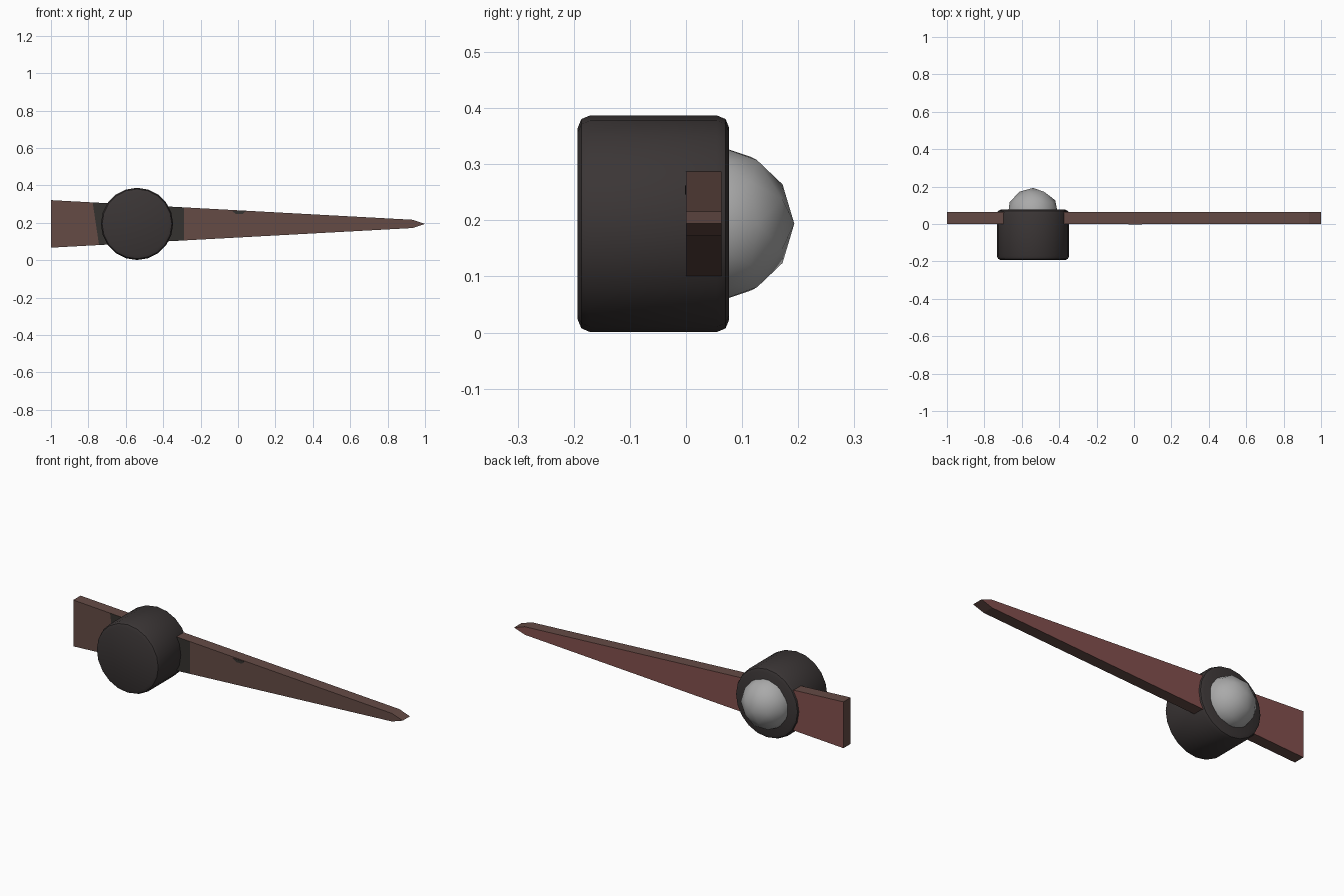
import bpy, bmesh, math
from mathutils import Matrix

if "Cube" in bpy.data.objects:
    bpy.data.objects.remove(bpy.data.objects["Cube"])

CX, CZ = -0.54, 0.194   # pivot axis position


def material(name, rgb):
    m = bpy.data.materials.new(name)
    m.diffuse_color = (*rgb, 1.0)
    m.use_nodes = True
    m.node_tree.nodes["Principled BSDF"].inputs["Base Color"].default_value = m.diffuse_color
    return m


BROWN = material("brown", (0.130, 0.070, 0.060))
RED = material("rust red", (0.225, 0.080, 0.075))
DARK = material("dark stain", (0.036, 0.032, 0.029))
HUB = material("charcoal", (0.043, 0.036, 0.036))
GREY = material("light grey", (0.40, 0.40, 0.40))


def make_object(name, bm, mats):
    bmesh.ops.recalc_face_normals(bm, faces=bm.faces)
    me = bpy.data.meshes.new(name)
    bm.to_mesh(me)
    bm.free()
    ob = bpy.data.objects.new(name, me)
    bpy.context.collection.objects.link(ob)
    for m in mats:
        me.materials.append(m)
    return ob


def prism(points, y0, y1):
    """Extrude an x/z outline from y0 to y1."""
    bm = bmesh.new()
    f = bm.faces.new([bm.verts.new((x, y0, z)) for x, z in points])
    g = bmesh.ops.extrude_face_region(bm, geom=[f])
    vs = [v for v in g["geom"] if isinstance(v, bmesh.types.BMVert)]
    bmesh.ops.translate(bm, verts=vs, vec=(0, y1 - y0, 0))
    return bm


def smooth(ob, angle):
    bpy.ops.object.select_all(action='DESELECT')
    ob.select_set(True)
    bpy.context.view_layer.objects.active = ob
    bpy.ops.object.shade_smooth_by_angle(angle=math.radians(angle))


# tapered pointer, cut either side of the hub so the stained front can be coloured
outline = [(-1, CZ - 0.127), (0.935, CZ - 0.022), (1, CZ),
           (0.935, CZ + 0.022), (-1, CZ + 0.127)]
bm = prism(outline, 0.0, 0.063)
for co, no in (((-0.76, 0, CZ), (1, 0, 0.15)), ((-0.29, 0, CZ), (1, 0, 0))):
    bmesh.ops.bisect_plane(bm, geom=bm.verts[:] + bm.edges[:] + bm.faces[:],
                           plane_co=co, plane_no=no)
bm.normal_update()
bmesh.ops.recalc_face_normals(bm, faces=bm.faces)
for f in bm.faces:
    x = f.calc_center_median().x
    if f.normal.y > 0.9:
        f.material_index = 1
    elif f.normal.y < -0.9 and -0.75 < x < -0.3:
        f.material_index = 2
make_object("pointer", bm, [BROWN, RED, DARK])

# small stain near the upper edge of the pointer
make_object("pointer_stain", prism([(-0.03, 0.262), (-0.01, 0.246), (0.025, 0.246),
                                    (0.042, 0.262)], -0.002, 0.001), [DARK])

# round hub with bevelled rims
bm = bmesh.new()
bmesh.ops.create_cone(bm, cap_ends=True, segments=20, radius1=0.193, radius2=0.193, depth=0.27,
                      matrix=Matrix.Translation((CX, -0.058, CZ)) @ Matrix.Rotation(math.pi / 2, 4, 'X'))
rims = [e for e in bm.edges if abs(e.verts[0].co.y - e.verts[1].co.y) < 1e-4]
bmesh.ops.bevel(bm, geom=rims, offset=0.022, segments=2, profile=0.5, affect='EDGES')
smooth(make_object("hub", bm, [HUB]), 30)

# domed cap on the back of the hub
bm = bmesh.new()
bmesh.ops.create_icosphere(bm, subdivisions=2, radius=0.14,
                           matrix=Matrix.Translation((CX, 0.053, CZ)) @ Matrix.Rotation(math.pi / 2, 4, 'X'))
smooth(make_object("dome_cap", bm, [GREY]), 60)
